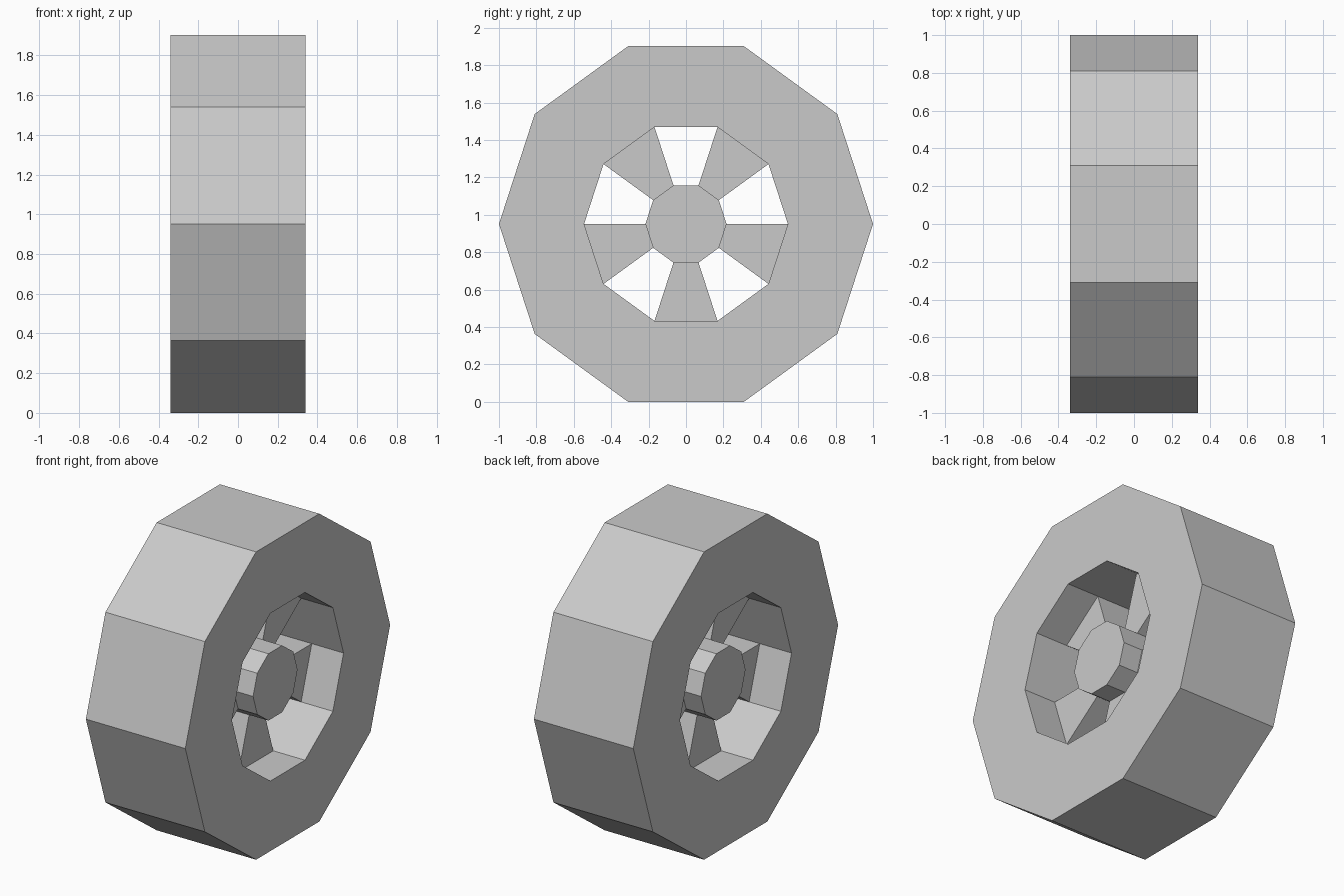
import bpy
import bmesh
from math import cos, sin, radians

if "Cube" in bpy.data.objects:
    bpy.data.objects.remove(bpy.data.objects["Cube"], do_unlink=True)

SIDES = 10
STEP = 360 / SIDES
AXLE_Z = cos(radians(STEP / 2))
TYRE_R, RIM_R, HUB_R = 1.0, 0.545, 0.217
TYRE_HALF, HUB_HALF, SPOKE_HALF = 0.34, 0.255, 0.123

grey = bpy.data.materials.new("light_grey")
grey.use_nodes = True
colour = (0.59, 0.59, 0.59, 1)
grey.diffuse_color = colour
grey.node_tree.nodes["Principled BSDF"].inputs["Base Color"].default_value = colour


def corner(bm, radius, k, x):
    """Vertex on corner k of a ten-sided ring around the axle."""
    a = radians(STEP * k)
    return bm.verts.new((x, radius * cos(a), AXLE_Z + radius * sin(a)))


def finish(name, bm):
    bmesh.ops.recalc_face_normals(bm, faces=bm.faces)
    mesh = bpy.data.meshes.new(name)
    bm.to_mesh(mesh)
    bm.free()
    mesh.materials.append(grey)
    obj = bpy.data.objects.new(name, mesh)
    bpy.context.collection.objects.link(obj)
    return obj


# Tyre: square cross-section swept around the axle
bm = bmesh.new()
section = [(TYRE_R, -TYRE_HALF), (TYRE_R, TYRE_HALF),
           (RIM_R, TYRE_HALF), (RIM_R, -TYRE_HALF)]
rings = [[corner(bm, r, k, x) for r, x in section] for k in range(SIDES)]
for k in range(SIDES):
    a, b = rings[k], rings[(k + 1) % SIDES]
    for i in range(4):
        j = (i + 1) % 4
        bm.faces.new((a[i], a[j], b[j], b[i]))
finish("tyre", bm)

# Hub: solid ten-sided drum
bm = bmesh.new()
drum = [corner(bm, HUB_R, k, -HUB_HALF) for k in range(SIDES)]
cap = bm.faces.new(drum)
grown = bmesh.ops.extrude_face_region(bm, geom=[cap], use_keep_orig=True)
bmesh.ops.translate(bm, vec=(2 * HUB_HALF, 0, 0),
                    verts=[v for v in grown["geom"] if isinstance(v, bmesh.types.BMVert)])
finish("hub", bm)

# Spokes: tapered blocks filling every second side, one pointing straight down
for n in range(SIDES // 2):
    k = 2 * n + 1
    bm = bmesh.new()
    outline = [(HUB_R, k), (RIM_R, k), (RIM_R, k + 1), (HUB_R, k + 1)]
    left, right = [[corner(bm, r, c, x) for r, c in outline]
                   for x in (SPOKE_HALF, -SPOKE_HALF)]
    bm.faces.new(left)
    bm.faces.new(right)
    for i in (0, 2):
        bm.faces.new((left[i], left[i + 1], right[i + 1], right[i]))
    finish(f"spoke_{n + 1}", bm)
